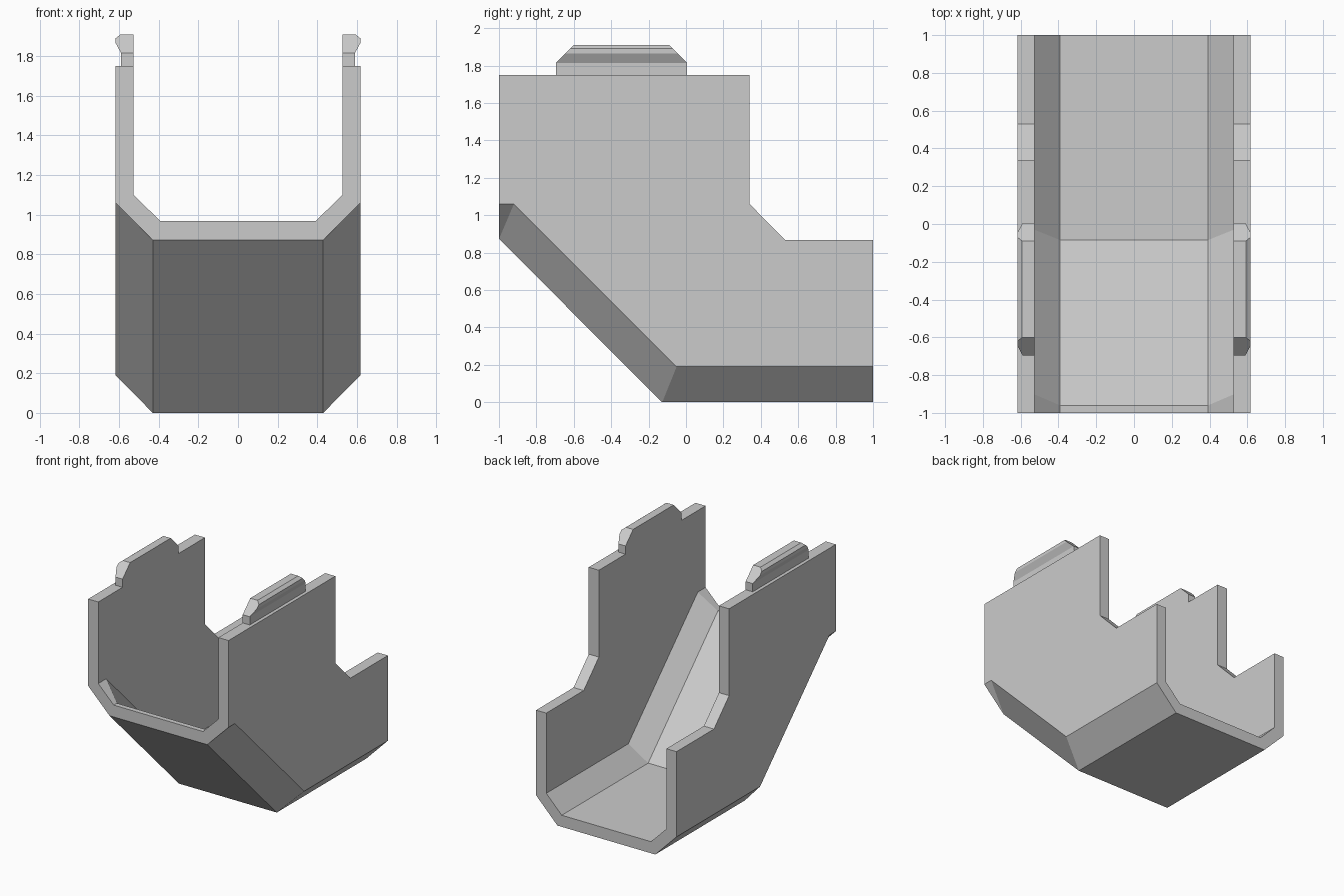
import bpy
import bmesh

if "Cube" in bpy.data.objects:
    bpy.data.objects.remove(bpy.data.objects["Cube"])

grey = bpy.data.materials.new("plain grey")
grey.diffuse_color = (0.6, 0.6, 0.6, 1)
grey.use_nodes = True
grey.node_tree.nodes["Principled BSDF"].inputs["Base Color"].default_value = grey.diffuse_color


def make_object(name, bm):
    bmesh.ops.remove_doubles(bm, verts=bm.verts, dist=0.0005)
    bmesh.ops.recalc_face_normals(bm, faces=bm.faces)
    mesh = bpy.data.meshes.new(name)
    bm.to_mesh(mesh)
    bm.free()
    mesh.materials.append(grey)
    obj = bpy.data.objects.new(name, mesh)
    bpy.context.collection.objects.link(obj)
    return obj


# Chute edge lines, back to front: x position and (y, z) path
FLOOR_OUT = (0.43, [(1, 0), (-0.127, 0), (-1, 0.873), (-1, 0.873)])
WALL_OUT = (0.617, [(1, 0.19), (-0.05, 0.19), (-0.92, 1.06), (-1, 1.06)])
FLOOR_IN = (0.392, [(1, 0.092), (-0.085, 0.092), (-0.96, 0.967), (-1, 0.967)])
WALL_IN = (0.528, [(1, 0.23), (-0.03, 0.23), (-0.902, 1.102), (-1, 1.102)])
# Stepped upper outline of the side walls, front to back
RIM = [(-1, 1.75), (0.34, 1.75), (0.34, 1.06), (0.53, 0.867), (1, 0.867)]


def build_chute():
    bm = bmesh.new()

    def face(points):
        unique = [p for i, p in enumerate(points) if p != points[i - 1]]
        bm.faces.new([bm.verts.new(p) for p in unique])

    def line(edge, side):
        return [(side * edge[0], y, z) for y, z in edge[1]]

    def strip(a, b):
        for i in range(len(a) - 1):
            face([a[i], a[i + 1], b[i + 1], b[i]])

    # Floor, under and upper surface
    for edge in (FLOOR_OUT, FLOOR_IN):
        a, b = line(edge, -1), line(edge, 1)
        for i in range(3):
            if a[i] != a[i + 1]:
                face([a[i], a[i + 1], b[i + 1], b[i]])
    # Floor ends
    for i in (0, -1):
        face([line(FLOOR_OUT, -1)[i], line(FLOOR_OUT, 1)[i],
              line(FLOOR_IN, 1)[i], line(FLOOR_IN, -1)[i]])

    for s in (-1, 1):
        fo, wo, fi, wi = (line(e, s) for e in (FLOOR_OUT, WALL_OUT, FLOOR_IN, WALL_IN))
        # Slanted corners and their ends
        strip(fo, wo)
        strip(fi, wi)
        for i in (0, -1):
            face([fo[i], wo[i], wi[i], fi[i]])
        # Side walls and the rim joining them
        rim_out = [(s * WALL_OUT[0], y, z) for y, z in RIM]
        rim_in = [(s * WALL_IN[0], y, z) for y, z in RIM]
        face(wo + rim_out)
        face(wi + rim_in)
        strip([wo[-1]] + rim_out + [wo[0]], [wi[-1]] + rim_in + [wi[0]])
    make_object("chute", bm)


def build_clip(name, s):
    # Neck and hooked head of the clip, ends of the head slope at 45 degrees
    neck = [(0.528, 1.75), (0.59, 1.75), (0.59, 1.815), (0.528, 1.815)]
    head = [(0.528, 1.815), (0.59, 1.815), (0.617, 1.865),
            (0.617, 1.89), (0.592, 1.91), (0.528, 1.91)]
    bm = bmesh.new()
    for outline, skip in ((neck, (0, 2)), (head, (0,))):
        ends = []
        for y, d in ((-0.695, 1), (0.005, -1)):
            ring = [bm.verts.new((s * x, y + d * max(0, z - 1.815), z)) for x, z in outline]
            bm.faces.new(ring)
            ends.append(ring)
        a, b = ends
        for i in range(len(a)):
            j = (i + 1) % len(a)
            if i not in skip:
                bm.faces.new([a[i], a[j], b[j], b[i]])
    make_object(name, bm)


build_chute()
build_clip("left_clip", -1)
build_clip("right_clip", 1)
